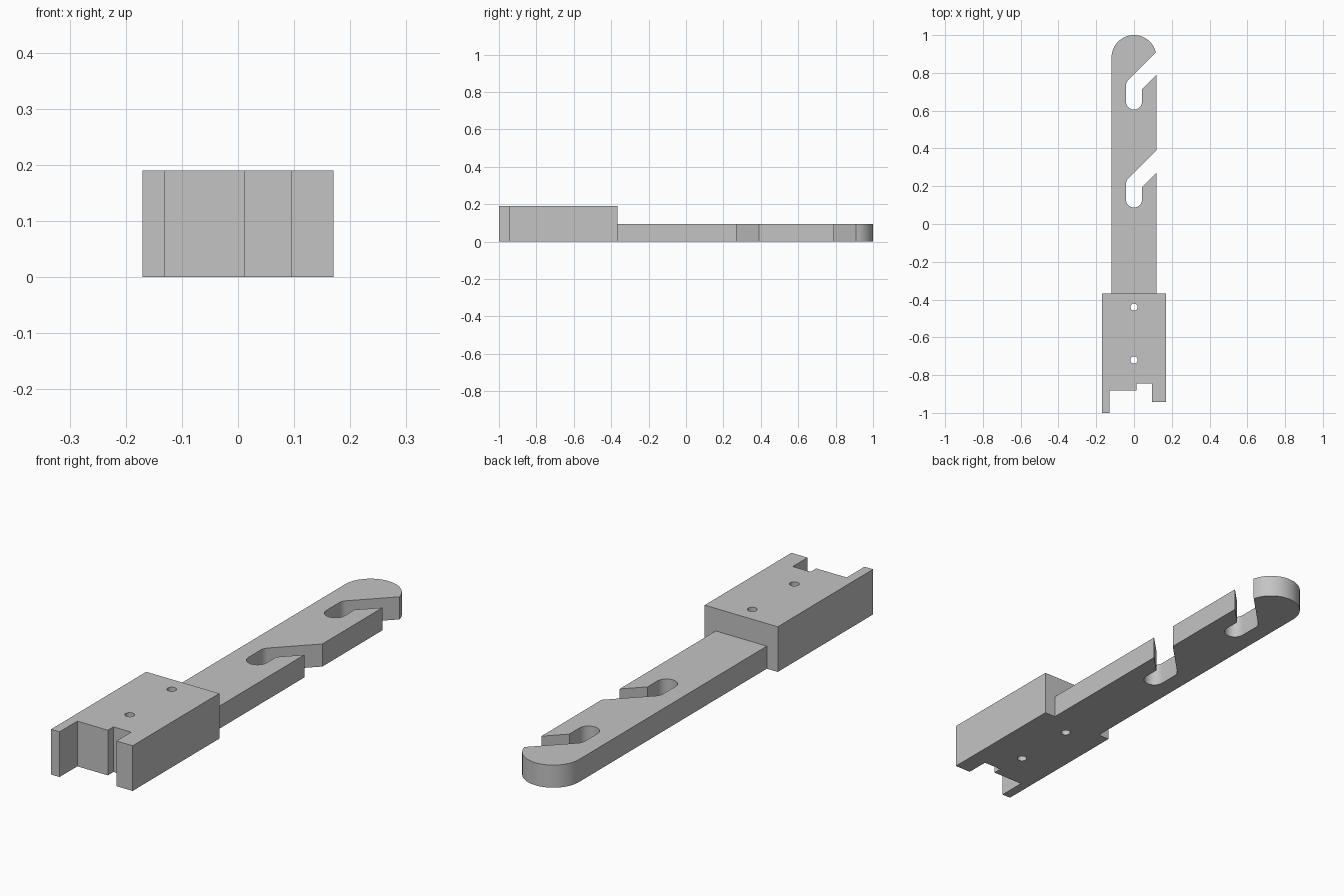
import bpy
import bmesh
from math import pi, sin, cos, radians

cube = bpy.data.objects.get("Cube")
if cube:
    bpy.data.objects.remove(cube, do_unlink=True)

ARM_W, ARM_H = 0.119, 0.095
BLOCK_W, BLOCK_H, BLOCK_BACK = 0.17, 0.19, -0.367
SLOT_R = 0.0425
HOLE_R = 0.019

grey = bpy.data.materials.new("plain grey")
grey.use_nodes = True
grey.diffuse_color = (0.55, 0.55, 0.55, 1)
grey.node_tree.nodes["Principled BSDF"].inputs["Base Color"].default_value = grey.diffuse_color


def arc(cx, cy, r, start, end, steps):
    """Points on an arc, angles in degrees."""
    angles = [radians(start + (end - start) * i / steps) for i in range(steps + 1)]
    return [(cx + r * cos(a), cy + r * sin(a)) for a in angles]


def prism(name, outline, z0, z1):
    """Upright solid from an outline in plan."""
    bm = bmesh.new()
    face = bm.faces.new([bm.verts.new((x, y, z0)) for x, y in outline])
    top = bmesh.ops.extrude_face_region(bm, geom=[face])["geom"]
    verts = [v for v in top if isinstance(v, bmesh.types.BMVert)]
    bmesh.ops.translate(bm, verts=verts, vec=(0, 0, z1 - z0))
    bmesh.ops.recalc_face_normals(bm, faces=bm.faces)
    mesh = bpy.data.meshes.new(name)
    bm.to_mesh(mesh)
    bm.free()
    mesh.materials.append(grey)
    obj = bpy.data.objects.new(name, mesh)
    bpy.context.collection.objects.link(obj)
    return obj


def combine(target, other, operation):
    """Apply a boolean and drop the second solid."""
    mod = target.modifiers.new(operation.lower(), "BOOLEAN")
    mod.operation = operation
    mod.solver = "EXACT"
    mod.object = other
    bpy.context.view_layer.objects.active = target
    bpy.ops.object.modifier_apply(modifier=mod.name)
    bpy.data.objects.remove(other, do_unlink=True)


# Socket block with its stepped front notch
notch_left, notch_mid, notch_right = -0.13, 0.012, 0.095
block = prism("slotted_hanger", [
    (-BLOCK_W, BLOCK_BACK), (-BLOCK_W, -1), (notch_left, -1),
    (notch_left, -0.882), (notch_mid, -0.882), (notch_mid, -0.845),
    (notch_right, -0.845), (notch_right, -0.943), (BLOCK_W, -0.943),
    (BLOCK_W, BLOCK_BACK)], 0, BLOCK_H)

# Round-ended arm, running a little way into the block
arm = prism("arm", [(-ARM_W, BLOCK_BACK - 0.05), (ARM_W, BLOCK_BACK - 0.05)]
            + arc(0, 1 - ARM_W, ARM_W, 0, 180, 40), 0, ARM_H)
combine(block, arm, "UNION")

# Hook slots: a round-bottomed pocket leading to a diagonal mouth
for bottom, bend in ((0.648, 0.732), (0.13, 0.212)):
    reach = 0.25
    side = SLOT_R * sin(pi / 4)
    inner = bend + SLOT_R * (1 - 2 ** 0.5)
    outline = arc(0, bottom, SLOT_R, 180, 360, 24)
    outline += [(SLOT_R, inner), (reach + side, bend + reach - side),
                (reach - side, bend + reach + side)]
    outline += arc(0, bend, SLOT_R, 135, 180, 8)
    combine(block, prism("slot_cutter", outline, -0.1, 0.3), "DIFFERENCE")

# Screw holes through the block
for y in (-0.44, -0.72):
    circle = arc(0, y, HOLE_R, 0, 360, 24)[:-1]
    combine(block, prism("hole_cutter", circle, -0.1, 0.3), "DIFFERENCE")

# Smooth curves, crisp edges
bpy.ops.object.select_all(action="DESELECT")
block.select_set(True)
bpy.context.view_layer.objects.active = block
bpy.ops.object.shade_smooth_by_angle(angle=radians(30))
